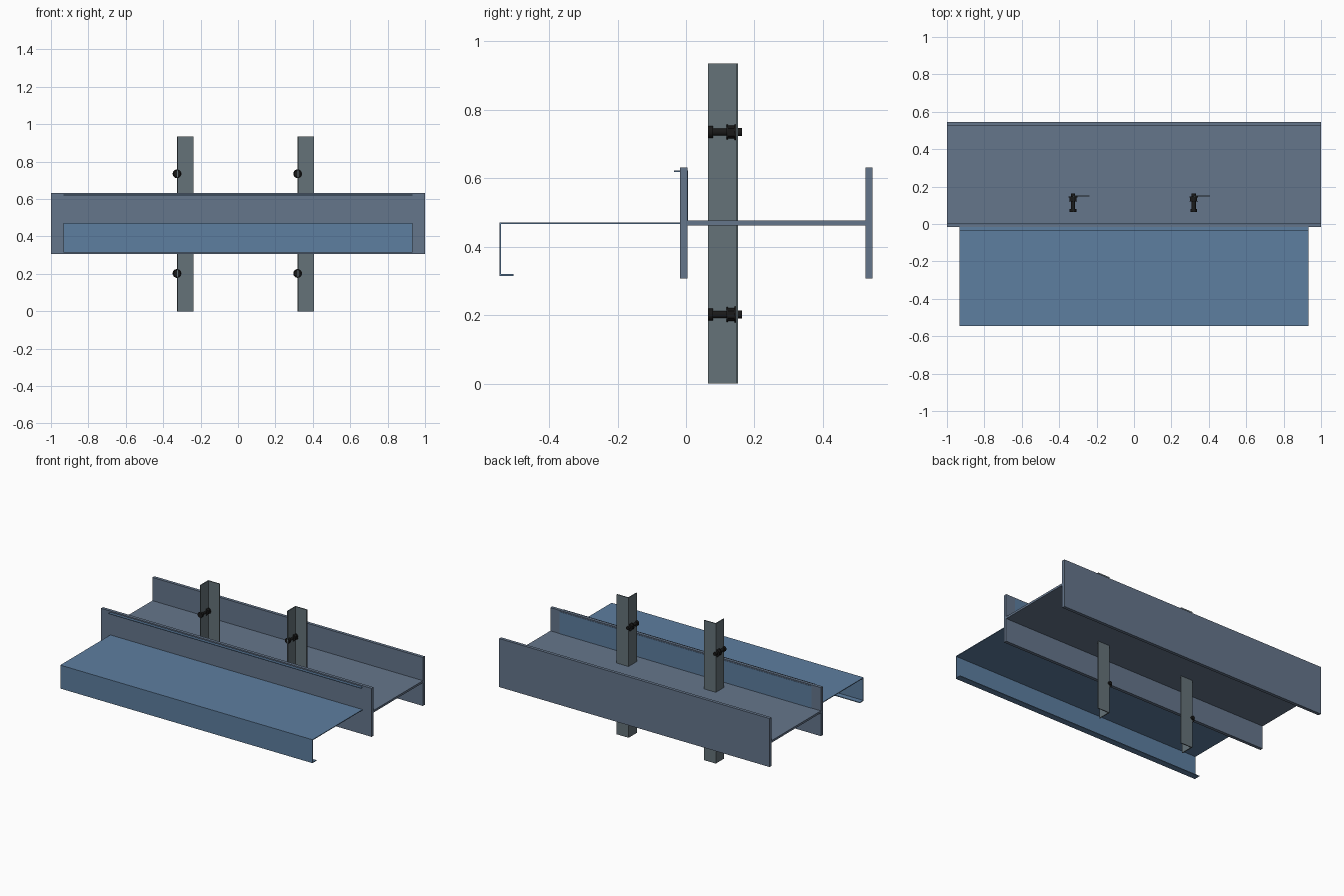
import bpy, bmesh, math
from mathutils import Matrix

if "Cube" in bpy.data.objects:
    bpy.data.objects.remove(bpy.data.objects["Cube"])


def material(name, rgb):
    m = bpy.data.materials.new(name)
    m.diffuse_color = (*rgb, 1)
    m.use_nodes = True
    m.node_tree.nodes["Principled BSDF"].inputs["Base Color"].default_value = m.diffuse_color
    return m


BEAM = material("beam_steel", (0.13, 0.18, 0.26))
PURLIN = material("purlin_blue", (0.11, 0.21, 0.35))
ANGLE = material("angle_grey", (0.13, 0.17, 0.19))
BLACK = material("bolt_black", (0.01, 0.01, 0.01))


def finish(bm, name, mat):
    bmesh.ops.recalc_face_normals(bm, faces=bm.faces)
    me = bpy.data.meshes.new(name)
    bm.to_mesh(me)
    bm.free()
    me.materials.append(mat)
    ob = bpy.data.objects.new(name, me)
    bpy.context.collection.objects.link(ob)
    return ob


def extrude(name, pts, vec, mat):
    """Closed 3D outline swept along vec."""
    bm = bmesh.new()
    face = bm.faces.new([bm.verts.new(p) for p in pts])
    out = bmesh.ops.extrude_face_region(bm, geom=[face], use_keep_orig=True)
    bmesh.ops.translate(bm, vec=vec, verts=[g for g in out["geom"] if isinstance(g, bmesh.types.BMVert)])
    return finish(bm, name, mat)


# Wide-flange beam lying on its side (profile in y, z)
y0, y1, y2, y3 = -0.017, 0.004, 0.524, 0.545
zb, w0, w1, zt = 0.307, 0.462, 0.476, 0.631
beam = [(y0, zb), (y1, zb), (y1, w0), (y2, w0), (y2, zb), (y3, zb),
        (y3, zt), (y2, zt), (y2, w1), (y1, w1), (y1, zt), (y0, zt)]
extrude("wide_flange_beam", [(-1, y, z) for y, z in beam], (2, 0, 0), BEAM)

# Thin lipped Z purlin: half outline, the other half by point symmetry
t, cy, cz = 0.005, -0.2695, 0.469
a, h, lip = 0.2755, 0.154, 0.041
half = [(-a, t / 2), (-a, -h), (-a + lip, -h), (-a + lip, -h + t),
        (-a + t, -h + t), (-a + t, -t / 2)]
zed = half + [(-y, -z) for y, z in half]
extrude("z_purlin", [(-0.932, cy + y, cz + z) for y, z in zed], (1.864, 0, 0), PURLIN)


# Bolt along y: (radius, start, end, sides) for head, shank, nut, washer
def bolt(name, x, z):
    bm = bmesh.new()
    for r, s, e, n in [(0.018, 0.064, 0.079, 24), (0.0115, 0.070, 0.163, 24),
                       (0.0215, 0.121, 0.142, 6), (0.0235, 0.142, 0.147, 24),
                       (0.0225, 0.119, 0.123, 24)]:
        mtx = Matrix.Translation((x, (s + e) / 2, z)) @ Matrix.Rotation(math.pi / 2, 4, 'X')
        bmesh.ops.create_cone(bm, cap_ends=True, segments=n, radius1=r, radius2=r,
                              depth=e - s, matrix=mtx)
    ob = finish(bm, name, BLACK)
    bpy.ops.object.select_all(action='DESELECT')
    ob.select_set(True)
    bpy.context.view_layer.objects.active = ob
    bpy.ops.object.shade_smooth_by_angle(angle=math.radians(35))


# Upright angle posts, each with a lower and an upper bolt
for side, x in (("left", -0.327), ("right", 0.318)):
    yb, k, L = 0.152, 0.006, 0.088
    ell = [(x, yb), (x + L, yb), (x + L, yb - k), (x + k, yb - k), (x + k, yb - L), (x, yb - L)]
    extrude(f"{side}_angle_post", [(px, py, 0) for px, py in ell], (0, 0, 0.935), ANGLE)
    for level, z in (("lower", 0.202), ("upper", 0.735)):
        bolt(f"{side}_{level}_bolt", x + 0.001, z)
